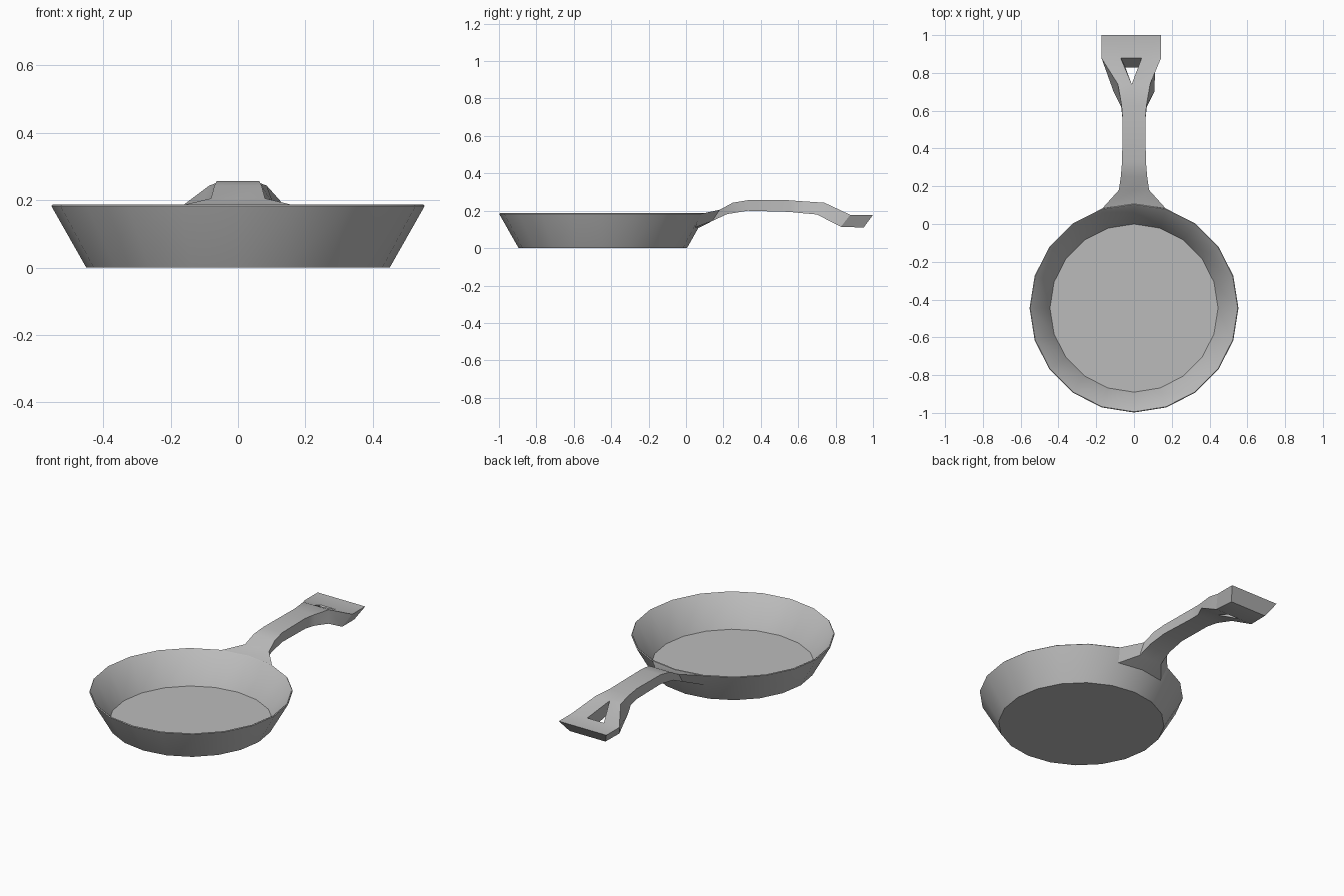
import bpy, bmesh, math

if "Cube" in bpy.data.objects:
    bpy.data.objects.remove(bpy.data.objects["Cube"], do_unlink=True)

iron = bpy.data.materials.new("grey_iron")
iron.use_nodes = True
colour = (0.5, 0.5, 0.5, 1)
iron.diffuse_color = colour
iron.node_tree.nodes["Principled BSDF"].inputs["Base Color"].default_value = colour


def finish(bm, name, angle):
    """Weld the bmesh, turn it into an object and shade it."""
    bmesh.ops.remove_doubles(bm, verts=bm.verts, dist=0.0005)
    bmesh.ops.recalc_face_normals(bm, faces=bm.faces)
    mesh = bpy.data.meshes.new(name)
    bm.to_mesh(mesh)
    bm.free()
    mesh.materials.append(iron)
    obj = bpy.data.objects.new(name, mesh)
    bpy.context.collection.objects.link(obj)
    bpy.ops.object.select_all(action="DESELECT")
    obj.select_set(True)
    bpy.context.view_layer.objects.active = obj
    bpy.ops.object.shade_smooth_by_angle(angle=math.radians(angle))
    return obj


def loft(bm, sections):
    """Join closed loops of points with quads and return the vertex loops."""
    loops = [[bm.verts.new(p) for p in s] for s in sections]
    for a, b in zip(loops, loops[1:]):
        for i in range(len(a)):
            j = (i + 1) % len(a)
            bm.faces.new((a[i], a[j], b[j], b[i]))
    return loops


# Pan bowl: thin flared wall with a flat floor
SIDES, PAN_Y = 20, -0.445
profile = [(0.45, 0), (0.551, 0.178), (0.553, 0.183), (0.549, 0.187),
           (0.544, 0.184), (0.445, 0.008)]
bm = bmesh.new()
rings = [[(r * math.cos(math.tau * i / SIDES),
           PAN_Y + r * math.sin(math.tau * i / SIDES), z)
          for i in range(SIDES)] for r, z in profile]
loops = loft(bm, rings)
bm.faces.new(loops[0])
bm.faces.new(loops[-1])
finish(bm, "pan_bowl", 40)

# Handle shaft: y, z, half width of the top edge, then of the bottom edge
stations = [
    (0.082, 0.184, 0.168, 0.047, 0.11, 0.15),
    (0.18, 0.205, 0.08, 0.14, 0.145, 0.075),
    (0.25, 0.243, 0.07, 0.22, 0.182, 0.068),
    (0.33, 0.256, 0.063, 0.33, 0.2, 0.063),
    (0.55, 0.256, 0.06, 0.55, 0.194, 0.06),
    (0.63, 0.25, 0.066, 0.62, 0.187, 0.068),
    (0.74, 0.243, 0.085, 0.7, 0.18, 0.108),
]
sections = []
for n, (yt, zt, wt, yb, zb, wb) in enumerate(stations):
    bow = 0.025 if n == 0 else 0
    mid = -0.012 if n == len(stations) - 1 else 0
    sections.append([(-wt, yt, zt), (mid, yt + bow, zt), (wt, yt, zt),
                     (wb, yb, zb), (mid, yb + bow, zb), (-wb, yb, zb)])
bm = bmesh.new()
loft(bm, sections)
fork = sections[-1]

# Hanging end: front and back rows of points along x
top_x = (-0.172, -0.07, 0.04, 0.143)
low_x = (-0.138, -0.045, 0.025, 0.112)
front_top = [(x, 0.878, 0.178) for x in top_x]
front_low = [(x, 0.828, 0.114) for x in low_x]
back_top = [(x, 1.0, 0.178) for x in top_x]
back_low = [(x * 0.95, 0.95, 0.11) for x in low_x]

# Two fork arms either side of the hanging hole
for a, b, c, d, i in ((0, 1, 4, 5, 0), (1, 2, 3, 4, 2)):
    start = [fork[a], fork[b], fork[c], fork[d]]
    end = [front_top[i], front_top[i + 1], front_low[i + 1], front_low[i]]
    loft(bm, [start, end])

# The arms share an edge at the crotch: drop their doubled inner wall if flat
bar = [front_top + front_low[::-1], back_top + back_low[::-1]]
loops = loft(bm, bar)
for i in range(3):
    back = loops[1]
    bm.faces.new((back[i], back[i + 1], back[6 - i], back[7 - i]))
front = loops[0]
bm.faces.new((front[1], front[2], front[5], front[6]))
finish(bm, "handle", 30)
